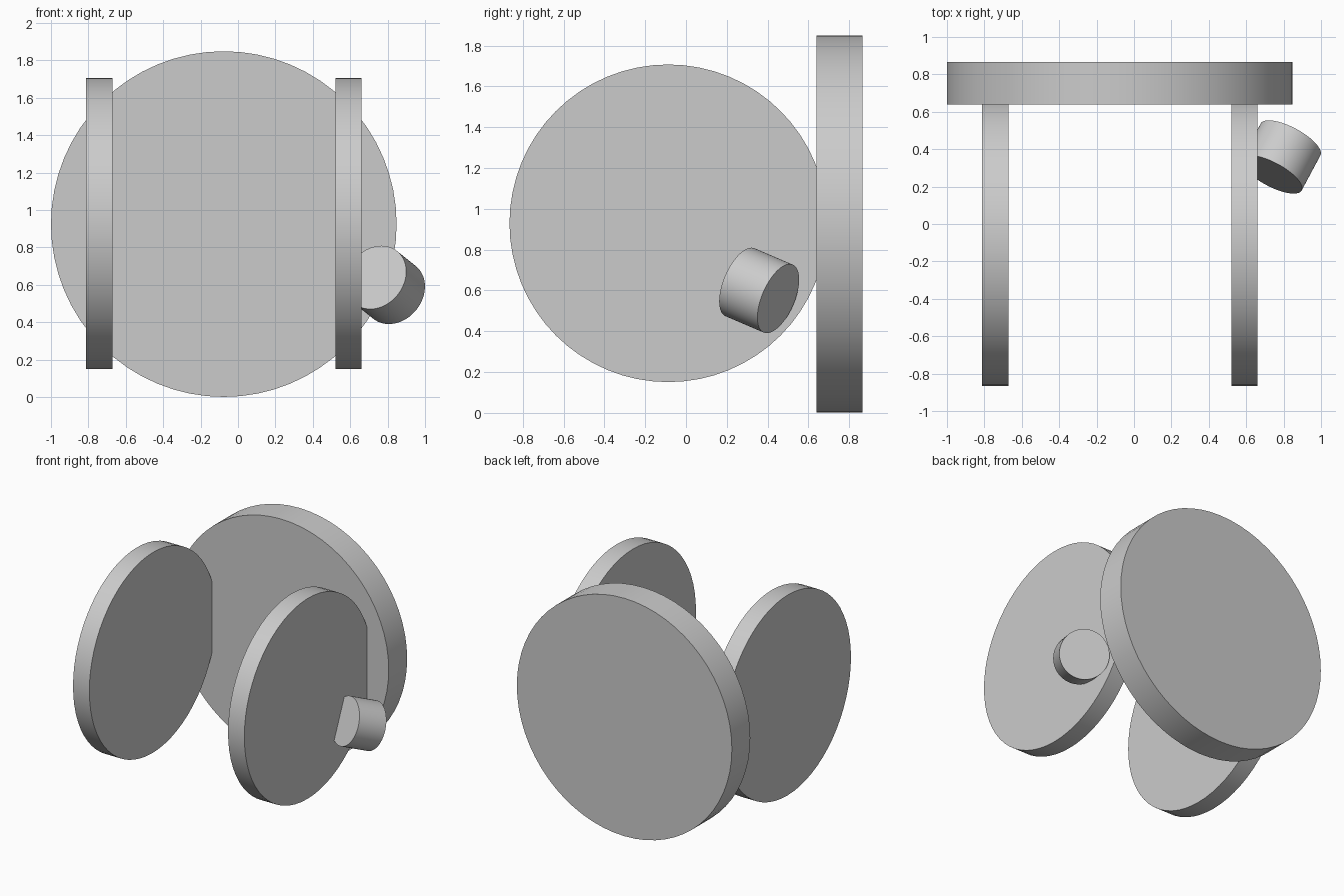
import bpy
import math
from mathutils import Vector

cube = bpy.data.objects.get("Cube")
if cube:
    bpy.data.objects.remove(cube, do_unlink=True)

# One plain grey for every part
grey = bpy.data.materials.new("plain grey")
grey.use_nodes = True
colour = (0.6, 0.6, 0.6, 1)
grey.diffuse_color = colour
grey.node_tree.nodes["Principled BSDF"].inputs["Base Color"].default_value = colour


def disc(name, start, end, radius):
    """Solid cylinder running between two cap centres."""
    start, end = Vector(start), Vector(end)
    axis = end - start
    bpy.ops.mesh.primitive_cylinder_add(
        vertices=64, radius=radius, depth=axis.length,
        location=(start + end) / 2,
        rotation=axis.to_track_quat('Z', 'Y').to_euler())
    obj = bpy.context.object
    obj.name = name
    obj.data.materials.append(grey)
    bpy.ops.object.shade_smooth_by_angle(angle=math.radians(30))
    return obj


# Large upright disc at the back
disc("back_disc", (-0.076, 0.639, 0.925), (-0.076, 0.865, 0.925), 0.924)

# Pair of side discs, sunk slightly into the back disc
for name, x in (("right_disc", -0.742), ("left_disc", 0.59)):
    disc(name, (x - 0.07, -0.087, 0.929), (x + 0.07, -0.087, 0.929), 0.778)

# Small tilted peg on the outside of the left disc
disc("tilted_peg", (0.737, 0.265, 0.64), (0.837, 0.452, 0.56), 0.181)
